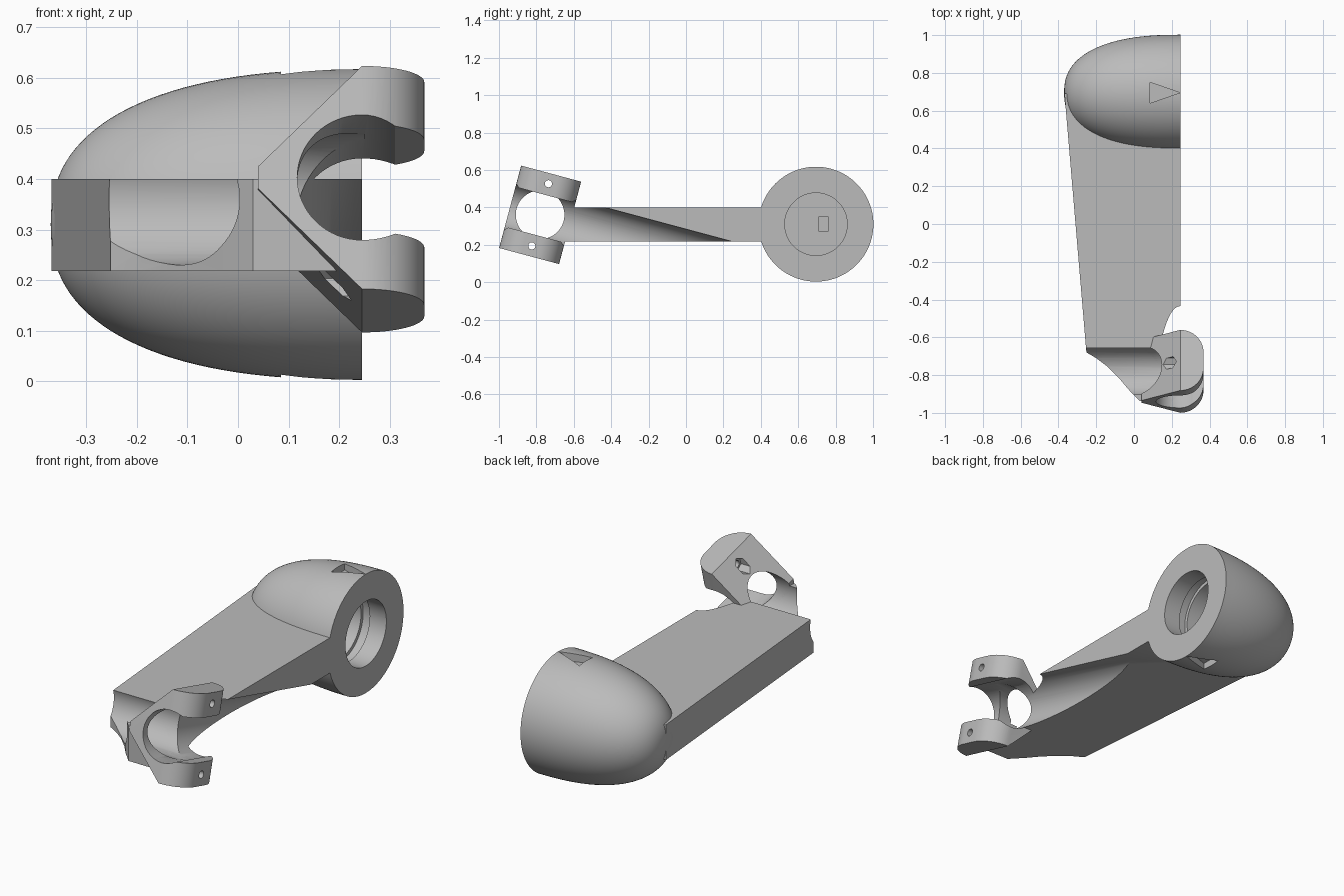
import bpy, bmesh, math
from mathutils import Matrix, Vector

cube = bpy.data.objects.get("Cube")
if cube:
    bpy.data.objects.remove(cube, do_unlink=True)

grey = bpy.data.materials.new("light_grey_plastic")
grey.use_nodes = True
grey.diffuse_color = (0.5, 0.5, 0.5, 1)
grey.node_tree.nodes["Principled BSDF"].inputs["Base Color"].default_value = (0.5, 0.5, 0.5, 1)

R = Matrix.Rotation
T = Matrix.Translation
ALONG_X = R(math.radians(90), 4, 'Y')
ALONG_Y = R(math.radians(90), 4, 'X')
# Tilted frame of the clamp
CLAMP = T((0, -0.78, 0.36)) @ R(math.radians(-15), 4, 'X')
BAR_X = 0.245
DOME = Vector((0, 0.695, 0.31))


def finish(name, bm, matrix):
    bm.transform(matrix)
    bmesh.ops.recalc_face_normals(bm, faces=bm.faces)
    mesh = bpy.data.meshes.new(name)
    bm.to_mesh(mesh)
    bm.free()
    mesh.materials.append(grey)
    obj = bpy.data.objects.new(name, mesh)
    bpy.context.collection.objects.link(obj)
    return obj


def prism(name, pts, lo, hi, matrix=Matrix()):
    """Extrude a flat outline along its local z."""
    bm = bmesh.new()
    face = bm.faces.new([bm.verts.new((x, y, lo)) for x, y in pts])
    top = bmesh.ops.extrude_face_region(bm, geom=[face])["geom"]
    verts = [v for v in top if isinstance(v, bmesh.types.BMVert)]
    bmesh.ops.translate(bm, verts=verts, vec=(0, 0, hi - lo))
    return finish(name, bm, matrix)


def ring(r, n=64):
    return [(r * math.cos(math.tau * i / n), r * math.sin(math.tau * i / n)) for i in range(n)]


def lathe(name, profile, steps=96):
    """Spin (x, radius) points about the x axis through the dome centre."""
    bm = bmesh.new()
    verts = [bm.verts.new((x, 0, r)) for x, r in profile]
    edges = [bm.edges.new(pair) for pair in zip(verts, verts[1:])]
    bmesh.ops.spin(bm, geom=verts + edges, cent=(0, 0, 0), axis=(1, 0, 0),
                   angle=math.tau, steps=steps, use_duplicate=False)
    bmesh.ops.remove_doubles(bm, verts=bm.verts, dist=1e-5)
    return finish(name, bm, T(DOME))


def apply_boolean(obj, tool, operation='DIFFERENCE', keep=False):
    mod = obj.modifiers.new("cut", 'BOOLEAN')
    mod.operation, mod.object, mod.solver = operation, tool, 'EXACT'
    bpy.context.view_layer.objects.active = obj
    bpy.ops.object.modifier_apply(modifier=mod.name)
    if not keep:
        bpy.data.objects.remove(tool, do_unlink=True)


# Rounded housing dome with a flat open side
length, radius, power = 0.615, 0.307, 2.4
outline = [(BAR_X, 0)]
for i in range(33):
    a = math.pi / 2 * i / 32
    outline.append((BAR_X - length * math.sin(a) ** (2 / power),
                    radius * max(math.cos(a), 0) ** (2 / power)))
dome = lathe("housing_dome", outline)

# Socket with a retaining groove
apply_boolean(dome, lathe("socket_cutter", [
    (-0.08, 0), (-0.08, 0.167), (0.1, 0.167), (0.1, 0.185),
    (0.15, 0.185), (0.15, 0.167), (0.3, 0.167), (0.3, 0)]))
# Square recess and slanted cable hole in the socket floor
apply_boolean(dome, prism("recess_cutter", [(0.71, 0.27), (0.76, 0.27), (0.76, 0.35), (0.71, 0.35)],
                          -0.12, -0.05, Matrix(((0, 0, 1, 0), (1, 0, 0, 0), (0, 1, 0, 0), (0, 0, 0, 1)))))
cable = T((-0.08, 0.69, 0.31)) @ R(math.radians(-45), 4, 'Z') @ R(math.radians(-90), 4, 'X')
cable = T((-0.08, 0.69, 0.31)) @ Vector((-1, 1, 0)).to_track_quat('Z', 'Y').to_matrix().to_4x4()
apply_boolean(dome, prism("cable_cutter", ring(0.035, 32), -0.03, 0.6, cable))
# Engraved triangular pointers above and below
for lo, hi in ((0.575, 0.7), (-0.1, 0.045)):
    apply_boolean(dome, prism("pointer_cutter", [(0.085, 0.64), (0.243, 0.695), (0.085, 0.75)], lo, hi))

# Flat tapered arm
arm = prism("arm", [
    (-0.368, 0.69), (-0.252, -0.68), (-0.2, -0.71), (-0.14, -0.755), (-0.08, -0.815),
    (-0.03, -0.875), (0.03, -0.938), (0.2, -0.94), (BAR_X, -0.9), (BAR_X, 0.41),
    (0.2, 0.45), (-0.1, 0.48), (-0.13, 0.69)], 0.218, 0.4)

# Clamp: wedge-shaped side profile intersected with a rounded plan
half_h, half_w, end_x, corner = 0.228, 0.166, 0.368, 0.123
clamp = prism("bar_clamp", [
    (0.04, -0.023), (BAR_X, -half_h), (0.5, -half_h),
    (0.5, half_h), (BAR_X, half_h), (0.04, 0.023)], -0.3, 0.3, CLAMP @ ALONG_Y)
arc = [(end_x - corner + corner * math.sin(a), half_w - corner + corner * math.cos(a))
       for a in (math.pi / 2 * i / 16 for i in range(17))]
plan = [(-0.1, half_w)] + arc + [(x, -y) for x, y in reversed(arc)] + [(-0.1, -half_w)]
apply_boolean(clamp, prism("plan_cutter", plan, -0.4, 0.4, CLAMP), 'INTERSECT')

# Bar bore running on under the arm, and the cross hole
bore = prism("bore_cutter", ring(0.128), -1.1, 0.5, CLAMP @ T((BAR_X, 0, 0)) @ ALONG_Y)
cross = prism("cross_cutter", ring(0.13), -0.6, 0.25, T((0, -0.78, 0.36)) @ ALONG_X)
for part in (arm, clamp):
    apply_boolean(part, bore, keep=True)
    apply_boolean(part, cross, keep=True)
for tool in (bore, cross):
    bpy.data.objects.remove(tool, do_unlink=True)

# Jaw opening
apply_boolean(clamp, prism("slot_cutter", [(0.25, -0.11), (0.6, -0.11), (0.6, 0.11), (0.25, 0.11)],
                           -0.4, 0.4, CLAMP @ ALONG_Y))
# Bolt holes and hexagonal nut pockets in both jaws
for side in (-1, 1):
    place = CLAMP @ T((0, 0, side * 0.172)) @ ALONG_X
    apply_boolean(clamp, prism("bolt_cutter", ring(0.019, 24), 0, 0.6, place))
    apply_boolean(clamp, prism("nut_cutter", ring(0.035, 6), 0, 0.225, place))

# Smooth curved walls, keep sharp edges
bpy.ops.object.select_all(action='DESELECT')
for part in (dome, arm, clamp):
    part.select_set(True)
bpy.context.view_layer.objects.active = dome
bpy.ops.object.shade_smooth_by_angle(angle=math.radians(30))
